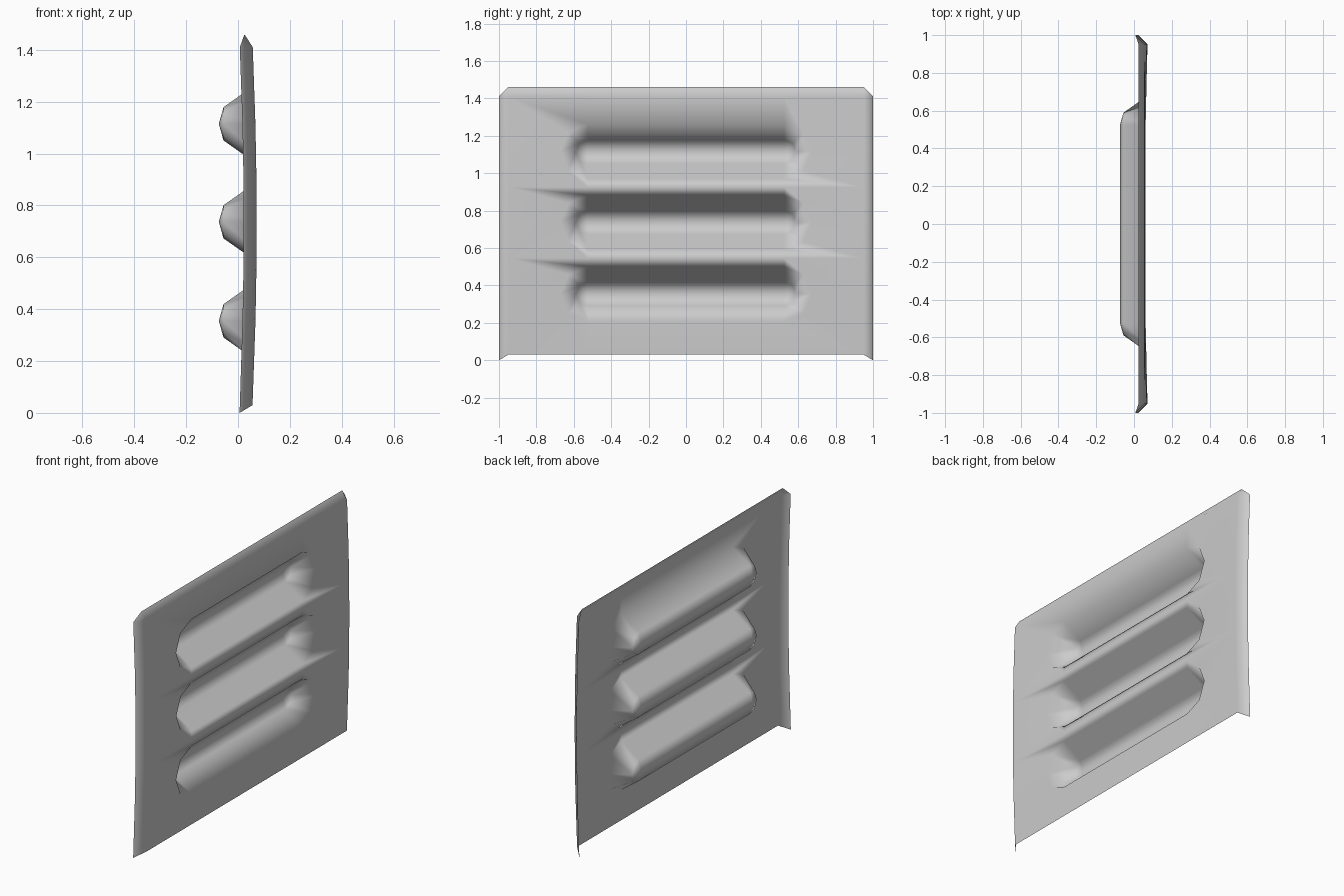
import bpy, bmesh, math

if "Cube" in bpy.data.objects:
    bpy.data.objects.remove(bpy.data.objects["Cube"])

bm = bmesh.new()
Z_LOW, Z_HIGH, Z_MID = 0.03, 1.41, 0.73
RIBS = [0.355, 0.737, 1.115]
BANDS = [Z_LOW, 0.546, 0.926, Z_HIGH]


def face(*points):
    bm.faces.new([bm.verts.new(p) for p in points])


def sheet_x(z, bow):
    # the sheet bulges slightly towards +x at mid height
    return 0.056 + bow * (1 - ((z - Z_MID) / 0.7) ** 2)


def stadium(zc, radius, x, half_length=0.525):
    ring = []
    for s, start in ((1, 90), (-1, -90)):
        for i in range(5):
            a = math.radians(start - 45 * i)
            ring.append((x, s * half_length + radius * math.cos(a),
                         zc + radius * math.sin(a)))
    return ring


def bridge(a, b):
    n = len(a)
    for i in range(n):
        j = (i + 1) % n
        face(a[i], a[j], b[j], b[i])


# Sheet with three pressed ribs
for zc, lo, hi in zip(RIBS, BANDS, BANDS[1:]):
    path = [(0.525, hi), (0.95, hi), (0.95, zc), (0.95, lo), (0.525, lo),
            (-0.525, lo), (-0.95, lo), (-0.95, zc), (-0.95, hi), (-0.525, hi)]
    outer = [(sheet_x(z, 0.016 if abs(y) > 0.9 else 0.006), y, z) for y, z in path]
    rim = stadium(zc, 0.146, sheet_x(zc, 0.005))
    floor = stadium(zc, 0.064, -0.056)
    bridge(outer, rim)
    bridge(rim, floor)
    right, left = (-0.074, 0.525, zc), (-0.074, -0.525, zc)
    for i in range(4):
        face(floor[i], floor[i + 1], right)
        face(floor[i + 5], floor[i + 6], left)
    face(floor[4], floor[5], left, right)
    face(floor[9], floor[0], right, left)

# Side flanges and top corner gussets
rows = sorted(set(BANDS + RIBS))
for s in (1, -1):
    inner = [(sheet_x(z, 0.016), s * 0.95, z) for z in rows]
    edge = [(x - 0.05, s, z if z > Z_LOW else 0.0) for x, y, z in inner]
    for i in range(len(rows) - 1):
        face(inner[i], edge[i], edge[i + 1], inner[i + 1])
    face(inner[-1], edge[-1], (0.025, s * 0.95, 1.46))

# Top flange
ys = [-0.95, -0.525, 0.525, 0.95]
for a, b in zip(ys, ys[1:]):
    xa, xb = [sheet_x(Z_HIGH, 0.016 if abs(y) > 0.9 else 0.006) for y in (a, b)]
    face((xa, a, Z_HIGH), (xb, b, Z_HIGH), (0.025, b, 1.46), (0.025, a, 1.46))

bmesh.ops.remove_doubles(bm, verts=bm.verts[:], dist=0.0005)
bmesh.ops.recalc_face_normals(bm, faces=bm.faces[:])
bm.normal_update()
if sum(f.normal.x * f.calc_area() for f in bm.faces) < 0:
    bmesh.ops.reverse_faces(bm, faces=bm.faces[:])
for f in bm.faces:
    f.smooth = True

mesh = bpy.data.meshes.new("ribbed_panel")
bm.to_mesh(mesh)
bm.free()
panel = bpy.data.objects.new("ribbed_panel", mesh)
bpy.context.collection.objects.link(panel)

# Keep the flat sheet evenly shaded next to the rounded ribs
weighted = panel.modifiers.new("weighted_normals", 'WEIGHTED_NORMAL')
weighted.weight = 80
